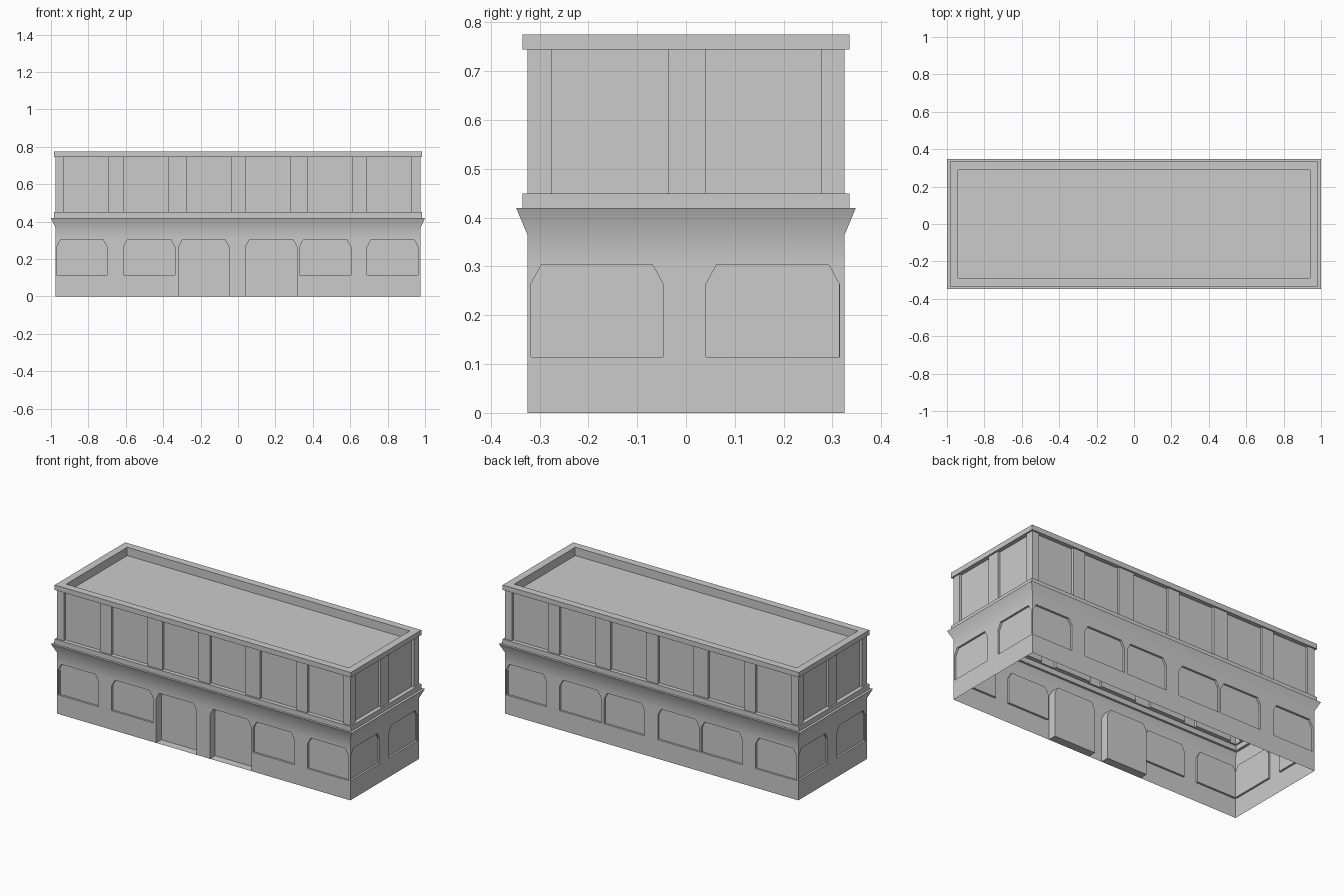
import bpy, bmesh, math

cube = bpy.data.objects.get("Cube")
if cube:
    bpy.data.objects.remove(cube, do_unlink=True)

HX, HY = 0.975, 0.325          # half size of the wall faces
SILL, HEAD = 0.115, 0.304      # window sill and opening head
LEDGE, BELT, EAVES = 0.42, 0.45, 0.745

grey = bpy.data.materials.new("plain_grey")
grey.use_nodes = True
colour = (0.6, 0.6, 0.6, 1)
grey.diffuse_color = colour
grey.node_tree.nodes["Principled BSDF"].inputs["Base Color"].default_value = colour


def finish(bm, name, smooth=False):
    bmesh.ops.remove_doubles(bm, verts=bm.verts, dist=1e-5)
    mesh = bpy.data.meshes.new(name)
    bm.to_mesh(mesh)
    bm.free()
    mesh.materials.append(grey)
    ob = bpy.data.objects.new(name, mesh)
    bpy.context.collection.objects.link(ob)
    if smooth:
        bpy.ops.object.select_all(action='DESELECT')
        ob.select_set(True)
        bpy.context.view_layer.objects.active = ob
        bpy.ops.object.shade_smooth_by_angle(angle=math.radians(27))
    return ob


def face(bm, points):
    return bm.faces.new([bm.verts.new(p) for p in points])


def loft(bm, rings, cap=False):
    """Skin a stack of rectangles given as (half x, half y, z)."""
    loops = [[(sx * x, sy * y, z) for sx, sy in ((-1, -1), (1, -1), (1, 1), (-1, 1))]
             for x, y, z in rings]
    for a, b in zip(loops, loops[1:]):
        for i in range(4):
            j = (i + 1) % 4
            face(bm, (a[i], a[j], b[j], b[i]))
    if cap:
        face(bm, loops[-1])


def wall(bm, side, z0, z1, bays):
    """Wall sheet with recessed bays (u0, u1, sill, chamfer, depth) reaching up to z1."""
    def place(u, z, d=0):
        return {"front": (u, d - HY, z), "back": (-u, HY - d, z),
                "left": (HX - d, u, z), "right": (d - HX, -u, z)}[side]

    def flat(*pts):
        face(bm, [place(*p) for p in pts])

    def panel(a, b, lo, hi):
        flat((a, lo), (b, lo), (b, hi), (a, hi))

    end = HX if side in ("front", "back") else HY
    cursor = -end
    for u0, u1, sill, cham, depth in bays:
        panel(cursor, u0, z0, z1)
        if sill > z0:
            panel(u0, u1, z0, sill)
        outline = [(u0, sill), (u1, sill)]
        if cham:
            shoulder, dx = z1 - cham, cham * 0.55
            outline += [(u1, shoulder), (u1 - dx, z1), (u0 + dx, z1), (u0, shoulder)]
            flat((u1, shoulder), (u1, z1), (u1 - dx, z1))
            flat((u0, shoulder), (u0 + dx, z1), (u0, z1))
        else:
            outline += [(u1, z1), (u0, z1)]
        # reveal and recessed pane
        for p, q in zip(outline, outline[1:] + outline[:1]):
            flat(p, q, (*q, depth), (*p, depth))
        flat(*[(*p, depth) for p in outline])
        cursor = u1
    panel(cursor, end, z0, z1)


# Ground storey: windows all round, two deep doorways in front, flared head
long_spans = [(-0.97, -0.70), (-0.613, -0.338), (-0.318, -0.048),
              (0.04, 0.316), (0.328, 0.603), (0.69, 0.963)]
short_spans = [(-0.318, -0.047), (0.041, 0.314)]
window = (SILL, 0.04, 0.012)
door = (0, 0.04, 0.05)

bm = bmesh.new()
for side in ("front", "back", "left", "right"):
    spans = long_spans if side in ("front", "back") else short_spans
    bays = [(*s, *(door if side == "front" and i in (2, 3) else window))
            for i, s in enumerate(spans)]
    wall(bm, side, 0, HEAD, bays)
loft(bm, [(HX, HY, HEAD), (HX, HY, 0.365), (1.0, 0.348, LEDGE), (0.985, 0.335, LEDGE)])
finish(bm, "ground_storey", smooth=True)

# Belt course between storeys
bm = bmesh.new()
loft(bm, [(0.985, 0.335, LEDGE), (0.985, 0.335, BELT), (HX, HY, BELT)])
finish(bm, "belt_course")

# Upper storey: tall recessed panels between flat piers
PANEL = 0.238
long_starts = (-0.93, -0.613, -0.274, 0.041, 0.375, 0.69)
short_starts = (-0.275, 0.04)
bm = bmesh.new()
for side in ("front", "back", "left", "right"):
    starts = long_starts if side in ("front", "back") else short_starts
    wall(bm, side, BELT, EAVES, [(u, u + PANEL, BELT, 0, 0.015) for u in starts])
finish(bm, "upper_storey")

# Cornice, parapet and sunken roof
bm = bmesh.new()
loft(bm, [(HX, HY, EAVES), (0.985, 0.335, EAVES), (0.985, 0.335, 0.775),
          (0.94, 0.29, 0.775), (0.94, 0.29, 0.725)], cap=True)
finish(bm, "cornice_and_roof")
